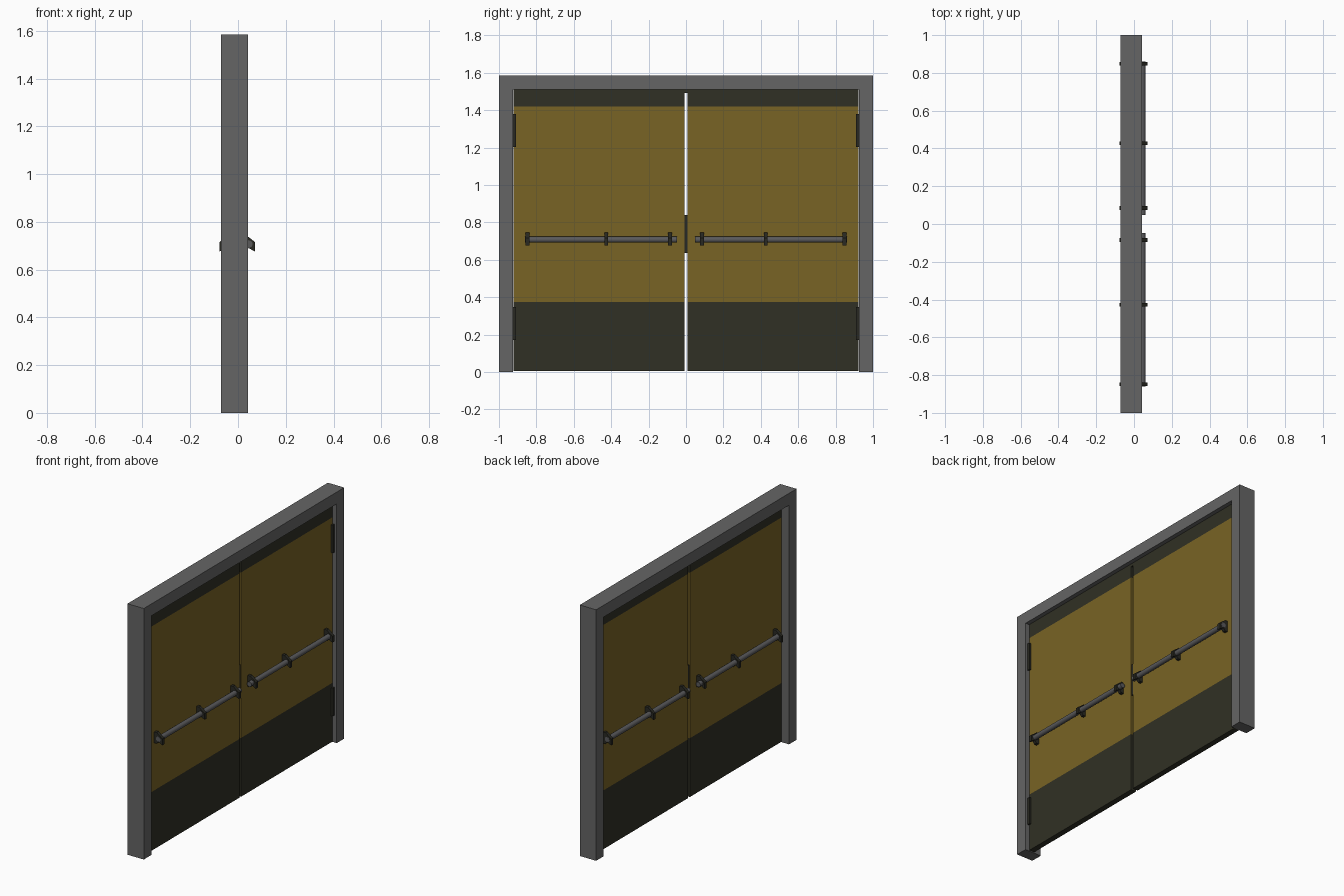
import bpy
import bmesh
import math
from mathutils import Vector, Matrix

cube = bpy.data.objects.get("Cube")
if cube:
    bpy.data.objects.remove(cube, do_unlink=True)


def material(name, color):
    m = bpy.data.materials.new(name)
    m.use_nodes = True
    m.diffuse_color = (*color, 1)
    m.node_tree.nodes["Principled BSDF"].inputs["Base Color"].default_value = (*color, 1)
    return m


GREY = material("frame grey", (0.13, 0.13, 0.13))
OCHRE = material("panel ochre", (0.19, 0.125, 0.018))
OLIVE = material("dark olive", (0.03, 0.03, 0.018))
STEEL = material("bar steel", (0.10, 0.10, 0.105))
IRON = material("fitting iron", (0.022, 0.022, 0.016))


def finish(name, bm, *mats):
    bmesh.ops.recalc_face_normals(bm, faces=bm.faces)
    mesh = bpy.data.meshes.new(name)
    bm.to_mesh(mesh)
    bm.free()
    for m in mats:
        mesh.materials.append(m)
    obj = bpy.data.objects.new(name, mesh)
    bpy.context.collection.objects.link(obj)
    return obj


def add_box(bm, lo, hi):
    lo, hi = Vector(lo), Vector(hi)
    mat = Matrix.Translation((lo + hi) / 2) @ Matrix.Diagonal((*(hi - lo), 1))
    bmesh.ops.create_cube(bm, size=1, matrix=mat)


def box(name, lo, hi, mat):
    bm = bmesh.new()
    add_box(bm, lo, hi)
    return finish(name, bm, mat)


def prism(name, points, direction, mat):
    """Extrude a closed outline along a direction."""
    bm = bmesh.new()
    face = bm.faces.new([bm.verts.new(p) for p in points])
    out = bmesh.ops.extrude_face_region(bm, geom=[face])
    verts = [g for g in out["geom"] if isinstance(g, bmesh.types.BMVert)]
    bmesh.ops.translate(bm, verts=verts, vec=direction)
    return finish(name, bm, mat)


# Frame: one U-shaped outline extruded through the wall
TOP, HEAD, JAMB = 1.585, 1.51, 0.925
outline = [(-1, 0), (-1, TOP), (1, TOP), (1, 0),
           (JAMB, 0), (JAMB, HEAD), (-JAMB, HEAD), (-JAMB, 0)]
prism("door_frame", [(-0.072, y, z) for y, z in outline], (0.114, 0, 0), GREY)

# Door leaves: olive kick plate and top band around an ochre panel
FRONT, BACK, GAP = 0.015, -0.021, 0.008
KICK, BAND = 0.375, 1.42
for side, label in ((1, "far"), (-1, "near")):
    bm = bmesh.new()
    y0, y1 = sorted((side * GAP, side * (JAMB - 0.002)))
    add_box(bm, (BACK, y0, 0.004), (FRONT, y1, HEAD))
    for z in (KICK, BAND):
        bmesh.ops.bisect_plane(bm, geom=bm.verts[:] + bm.edges[:] + bm.faces[:],
                               plane_co=(0, 0, z), plane_no=(0, 0, 1))
    for f in bm.faces:
        f.material_index = int(not KICK < f.calc_center_median().z < BAND)
    finish(label + "_door_leaf", bm, OCHRE, OLIVE)

    # Hinges on the jamb
    for z, spot in ((0.26, "lower"), (1.29, "upper")):
        y0, y1 = sorted((side * 0.908, side * JAMB))
        box(f"{label}_{spot}_hinge", (FRONT - 0.005, y0, z - 0.088),
            (FRONT + 0.012, y1, z + 0.088), IRON)

    # Push bars with sloping brackets on both faces
    for sx, wall, face in ((1, FRONT, "front"), (-1, BACK, "back")):
        bm = bmesh.new()
        bmesh.ops.create_cone(
            bm, cap_ends=True, segments=16, radius1=0.016, radius2=0.016, depth=0.812,
            matrix=Matrix.Translation((wall + sx * 0.03, side * 0.454, 0.707))
            @ Matrix.Rotation(math.pi / 2, 4, "X"))
        bar = finish(f"{label}_{face}_push_bar", bm, STEEL)
        for p in bar.data.polygons:
            p.use_smooth = len(p.vertices) == 4

        for i, y in enumerate((0.085, 0.427, 0.848)):
            y *= side
            profile = [(-0.002, 0.675), (-0.002, 0.745), (0.018, 0.745),
                       (0.057, 0.715), (0.057, 0.675), (0.03, 0.69), (0.018, 0.675)]
            prism(f"{label}_{face}_bracket_{i + 1}",
                  [(wall + sx * d, y - 0.01, z) for d, z in profile],
                  (0, 0.02, 0), IRON)

# Head stop and latch plate closing parts of the centre gap
box("head_stop", (BACK, -GAP, 1.492), (FRONT, GAP, HEAD), OLIVE)
box("latch", (BACK + 0.003, -GAP, 0.635), (FRONT - 0.003, GAP, 0.838), IRON)
